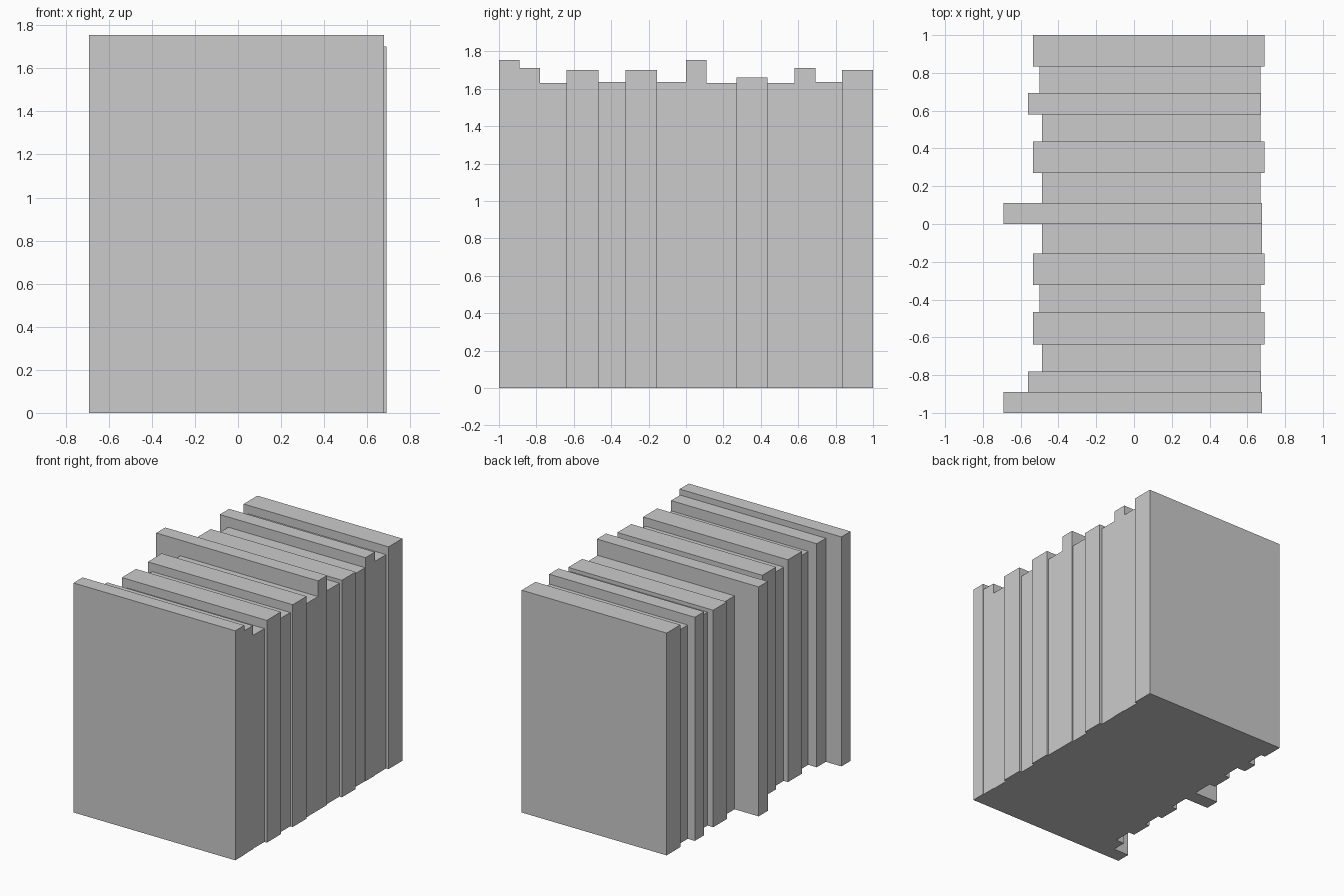
import bpy

# Remove the default cube
cube = bpy.data.objects.get("Cube")
if cube:
    bpy.data.objects.remove(cube, do_unlink=True)

# Plain grey for every book
grey = bpy.data.materials.new("plain_grey")
grey.use_nodes = True
colour = (0.6, 0.6, 0.6, 1)
grey.diffuse_color = colour
grey.node_tree.nodes["Principled BSDF"].inputs["Base Color"].default_value = colour

# Book formats: rear edge x, spine edge x, height
FORMATS = {
    "tall": (-0.692, 0.677, 1.755),
    "large": (-0.56, 0.673, 1.71),
    "wide": (-0.536, 0.69, 1.70),
    "short_wide": (-0.536, 0.69, 1.66),
    "small": (-0.488, 0.669, 1.632),
    "small_deep": (-0.50, 0.669, 1.635),
    "small_proud": (-0.488, 0.677, 1.635),
}

# Books from front to back: format and the y where each one ends
ROW = [
    ("tall", -0.89), ("large", -0.78), ("small", -0.638), ("wide", -0.467),
    ("small_deep", -0.324), ("wide", -0.156), ("small_proud", 0.0),
    ("tall", 0.11), ("small", 0.27), ("short_wide", 0.437), ("small", 0.58),
    ("large", 0.693), ("small_deep", 0.834), ("wide", 1.0),
]


def add_book(name, fmt, y0, y1):
    x0, x1, height = FORMATS[fmt]
    bpy.ops.mesh.primitive_cube_add(
        size=1, location=((x0 + x1) / 2, (y0 + y1) / 2, height / 2))
    book = bpy.context.object
    book.name = name
    book.scale = (x1 - x0, y1 - y0, height)
    bpy.ops.object.transform_apply(location=False, rotation=False, scale=True)
    book.data.materials.append(grey)


# Stand the books side by side
start = -1.0
for i, (fmt, end) in enumerate(ROW, 1):
    add_book(f"{fmt}_book_{i}", fmt, start, end)
    start = end
